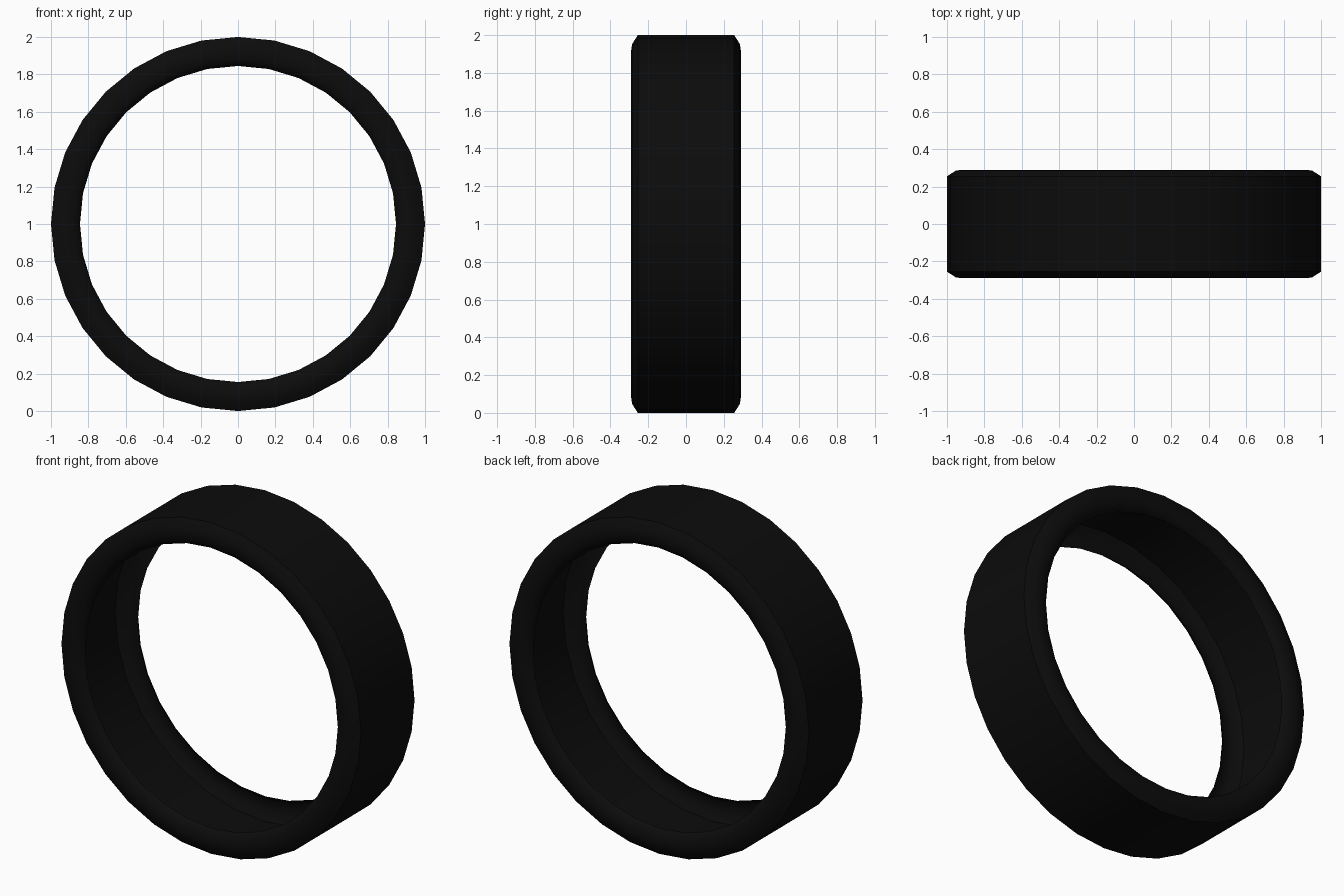
import bpy, bmesh
from math import sin, cos, pi

if "Cube" in bpy.data.objects:
    bpy.data.objects.remove(bpy.data.objects["Cube"])

SEGMENTS = 32

# Half of the open tyre shell section (radius, y): tread edge, shoulder, sidewall, bead lip
half = [(1.0, 0.255), (0.953, 0.285), (0.92, 0.29), (0.885, 0.285),
        (0.857, 0.272), (0.845, 0.25)]
profile = half[::-1] + [(r, -y) for r, y in half]

# Sweep the thin shell around the axle, open towards the hub
bm = bmesh.new()
rings = []
for i in range(SEGMENTS):
    a = 2 * pi * i / SEGMENTS
    rings.append([bm.verts.new((r * sin(a), y, 1 + r * cos(a))) for r, y in profile])
for i in range(SEGMENTS):
    p, q = rings[i], rings[(i + 1) % SEGMENTS]
    for j in range(len(profile) - 1):
        bm.faces.new((p[j], q[j], q[j + 1], p[j + 1]))
# Normals point away from the axle
bm.normal_update()
tread = max(bm.faces, key=lambda f: f.calc_area())
c = tread.calc_center_median()
c.z -= 1
if tread.normal.dot(c) < 0:
    bmesh.ops.reverse_faces(bm, faces=bm.faces)
mesh = bpy.data.meshes.new("tyre")
bm.to_mesh(mesh)
bm.free()
tyre = bpy.data.objects.new("tyre", mesh)
bpy.context.collection.objects.link(tyre)

# Black rubber
rubber = bpy.data.materials.new("black_rubber")
rubber.diffuse_color = (0.0035, 0.0035, 0.0035, 1)
rubber.use_nodes = True
rubber.node_tree.nodes["Principled BSDF"].inputs["Base Color"].default_value = rubber.diffuse_color
mesh.materials.append(rubber)

# Smooth shading with crisp shoulders
bpy.context.view_layer.objects.active = tyre
tyre.select_set(True)
bpy.ops.object.shade_smooth_by_angle(angle=0.7)
